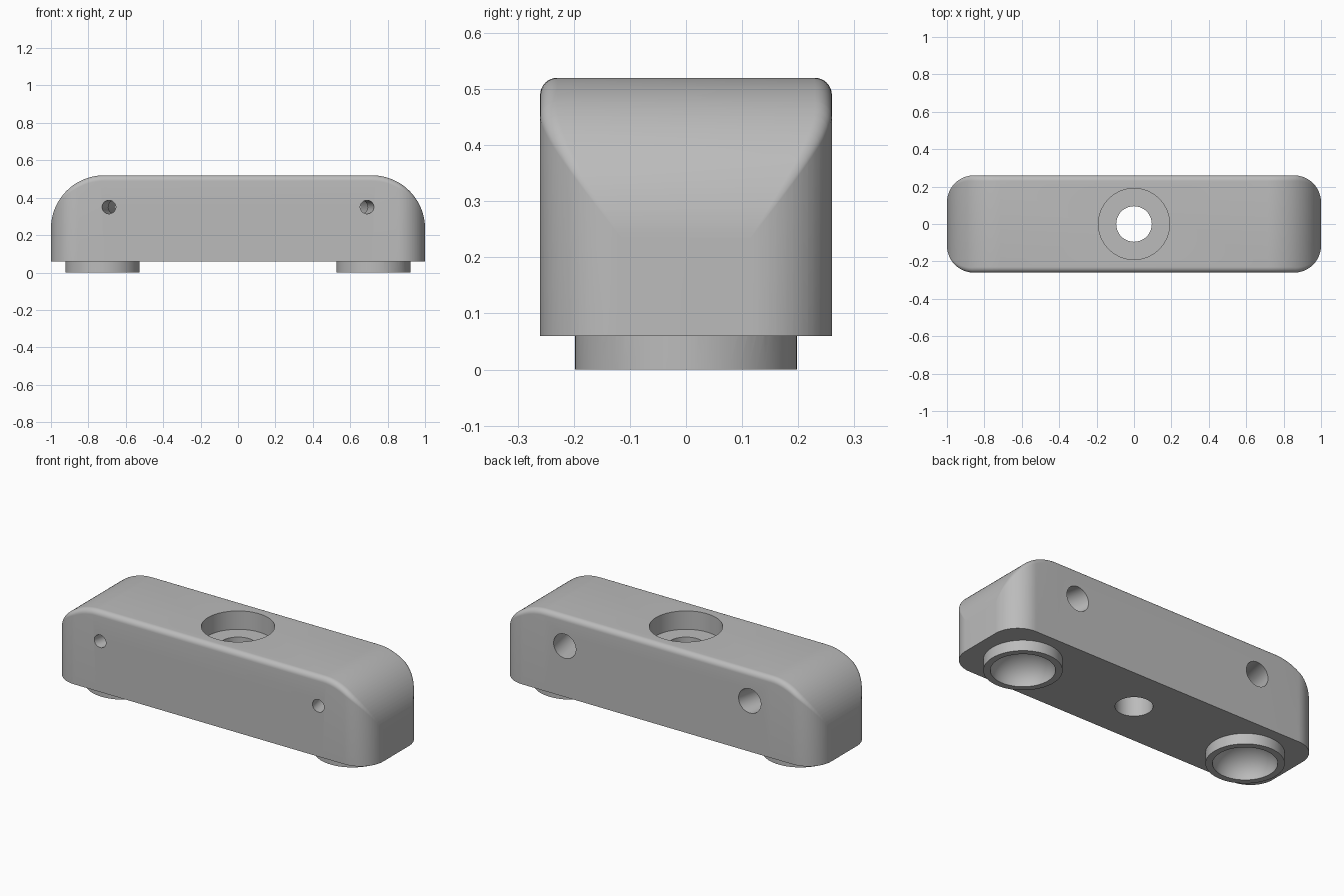
import bpy, bmesh, math
from mathutils import Matrix, Vector

if "Cube" in bpy.data.objects:
    bpy.data.objects.remove(bpy.data.objects["Cube"])

# Main dimensions
HALF_L, HALF_W, BASE, TOP = 1.0, 0.26, 0.06, 0.52
PLAN_R, ARCH_R, FILLET = 0.145, 0.285, 0.03

grey = bpy.data.materials.new("plain grey")
grey.use_nodes = True
colour = (0.5, 0.5, 0.5, 1)
grey.diffuse_color = colour
grey.node_tree.nodes["Principled BSDF"].inputs["Base Color"].default_value = colour


def make_object(name, bm):
    bmesh.ops.recalc_face_normals(bm, faces=bm.faces)
    mesh = bpy.data.meshes.new(name)
    bm.to_mesh(mesh)
    bm.free()
    mesh.materials.append(grey)
    ob = bpy.data.objects.new(name, mesh)
    bpy.context.collection.objects.link(ob)
    return ob


def cylinder(name, start, end, radius):
    start, end = Vector(start), Vector(end)
    axis = end - start
    turn = axis.to_track_quat('Z', 'Y').to_matrix().to_4x4()
    bm = bmesh.new()
    bmesh.ops.create_cone(bm, cap_ends=True, segments=64, radius1=radius,
                          radius2=radius, depth=axis.length,
                          matrix=Matrix.Translation((start + end) / 2) @ turn)
    return make_object(name, bm)


def combine(target, tool, operation):
    mod = target.modifiers.new(operation, 'BOOLEAN')
    mod.operation, mod.solver, mod.object = operation, 'EXACT', tool
    bpy.context.view_layer.objects.active = target
    bpy.ops.object.modifier_apply(modifier=mod.name)
    bpy.data.objects.remove(tool)


def section(x):
    """Cross-section across the bar, rounded at its two upper corners."""
    sa = max(0, (abs(x) - HALF_L + PLAN_R) / PLAN_R)
    sb = max(0, (abs(x) - HALF_L + ARCH_R) / ARCH_R)
    w = HALF_W - PLAN_R * (1 - math.sqrt(max(0, 1 - sa * sa)))
    h = TOP - ARCH_R * (1 - math.sqrt(max(0, 1 - sb * sb)))
    r = FILLET * math.tan(math.acos(min(1, sa * sb)) / 2) + 0.0005
    arc = [math.pi / 2 * i / 8 for i in range(9)]
    half = [(w - r + r * math.cos(a), h - r + r * math.sin(a)) for a in arc]
    half.insert(0, (w, BASE))
    return half + [(-y, z) for y, z in reversed(half)]


# Bar body, lofted through stations along its length
steps = [math.pi / 2 * i / 20 for i in range(21)]
ends = {round(HALF_L - r + r * math.sin(a), 5) for r in (PLAN_R, ARCH_R) for a in steps}
stations = sorted({-x for x in ends} | ends)
bm = bmesh.new()
rings = [[bm.verts.new((x, y, z)) for y, z in section(x)] for x in stations]
for a, b in zip(rings, rings[1:]):
    for i in range(len(a)):
        j = (i + 1) % len(a)
        bm.faces.new((a[i], a[j], b[j], b[i]))
bm.faces.new(rings[0])
bm.faces.new(rings[-1])
body = make_object("bar_body", bm)

# Round feet with hollow bowls underneath
for s in (-1, 1):
    combine(body, cylinder("foot", (s * 0.724, 0, 0), (s * 0.724, 0, 0.1), 0.198), 'UNION')
for s in (-1, 1):
    bm = bmesh.new()
    bmesh.ops.create_uvsphere(bm, u_segments=64, v_segments=32, radius=0.163)
    bmesh.ops.scale(bm, vec=(1, 1, 0.8), verts=bm.verts)
    bmesh.ops.translate(bm, vec=(s * 0.724, 0, 0), verts=bm.verts)
    combine(body, make_object("bowl_cutter", bm), 'DIFFERENCE')

# Central hole with a wide counterbore
combine(body, cylinder("hole_cutter", (0, 0, -0.1), (0, 0, 0.6), 0.095), 'DIFFERENCE')
combine(body, cylinder("bore_cutter", (0, 0, 0.415), (0, 0, 0.6), 0.19), 'DIFFERENCE')

# Slanted cross holes, narrow at the front and wide at the back
for s in (-1, 1):
    front, back = Vector((s * 0.69, -HALF_W, 0.35)), Vector((s * 0.585, HALF_W, 0.35))
    along = back - front
    combine(body, cylinder("narrow_cutter", front - along * 0.2, back, 0.036), 'DIFFERENCE')
    combine(body, cylinder("wide_cutter", front + along * 0.3, back + along * 0.2, 0.069), 'DIFFERENCE')

bpy.ops.object.select_all(action='DESELECT')
body.select_set(True)
bpy.context.view_layer.objects.active = body
bpy.ops.object.shade_smooth_by_angle(angle=math.radians(30))
